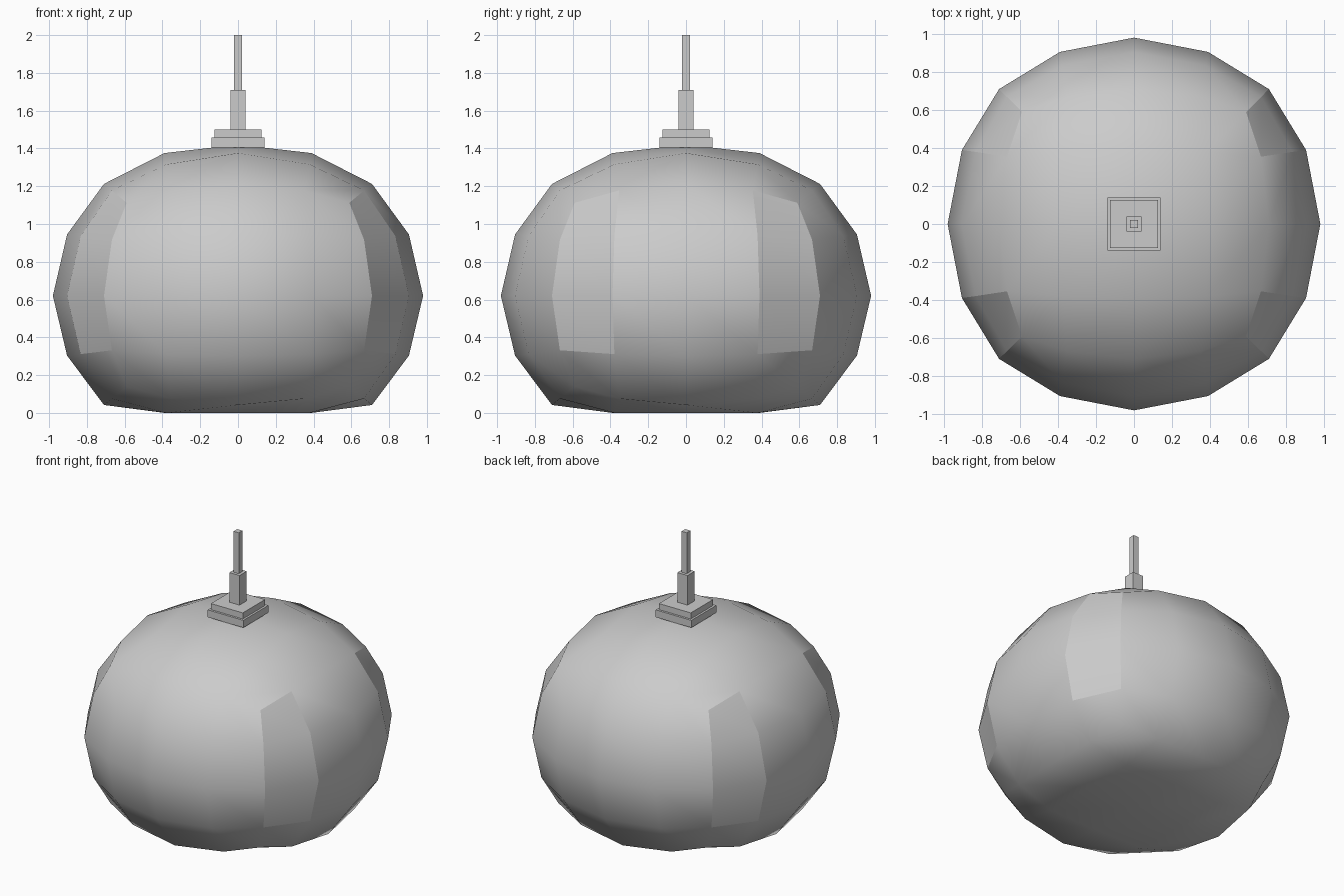
import bpy, bmesh
from mathutils import Vector

if "Cube" in bpy.data.objects:
    bpy.data.objects.remove(bpy.data.objects["Cube"])

MID = 0.62  # height of the widest ring


def body_point(c):
    """Map a point of a 4x4x4 gridded cube (+-1) onto the rounded body."""
    p = Vector(c)
    for i in range(3):
        if abs(abs(c[i]) - 0.5) < 0.01:
            # half-way grid lines bow outwards towards the cube edges
            others = sorted(abs(c[j]) for j in range(3) if j != i)
            p[i] = (0.43 + 0.1 * others[0] ** 2) * (1 if c[i] > 0 else -1)
    r = 0.98 * (1 + 0.057 * (p.length - 1))
    q = p.normalized() * r
    z = MID + q.z * (0.835 if q.z > 0 else 0.815)
    return Vector((q.x, q.y, min(max(z, 0.0), 1.42)))


def build_body():
    bm = bmesh.new()
    bmesh.ops.create_cube(bm, size=2)
    bmesh.ops.subdivide_edges(bm, edges=bm.edges[:], cuts=3, use_grid_fill=True)
    # four corner panels: outer columns of the two side faces, lowest row left out
    panels = set()
    for f in bm.faces:
        c = f.calc_center_median()
        f.smooth = True
        if abs(c.x) > 0.99 and abs(c.y) > 0.5 and c.z > -0.5:
            panels.add(f)
    for e in bm.edges:
        if sum(f in panels for f in e.link_faces) == 1:
            e.smooth = False
    for v in bm.verts:
        v.co = body_point(v.co.copy())
    bmesh.ops.recalc_face_normals(bm, faces=bm.faces[:])
    mesh = bpy.data.meshes.new("body")
    bm.to_mesh(mesh)
    bm.free()
    bpy.context.collection.objects.link(bpy.data.objects.new("body", mesh))


def block(name, half, z0, z1):
    bpy.ops.mesh.primitive_cube_add(size=1, location=(0, 0, (z0 + z1) / 2))
    o = bpy.context.object
    o.name = name
    o.scale = (half * 2, half * 2, z1 - z0)


build_body()

# stepped square cap and hanging rod
block("cap_lower", 0.14, 1.405, 1.457)
block("cap_upper", 0.125, 1.457, 1.50)
block("rod_socket", 0.04, 1.50, 1.71)
block("rod", 0.02, 1.71, 2.00)
